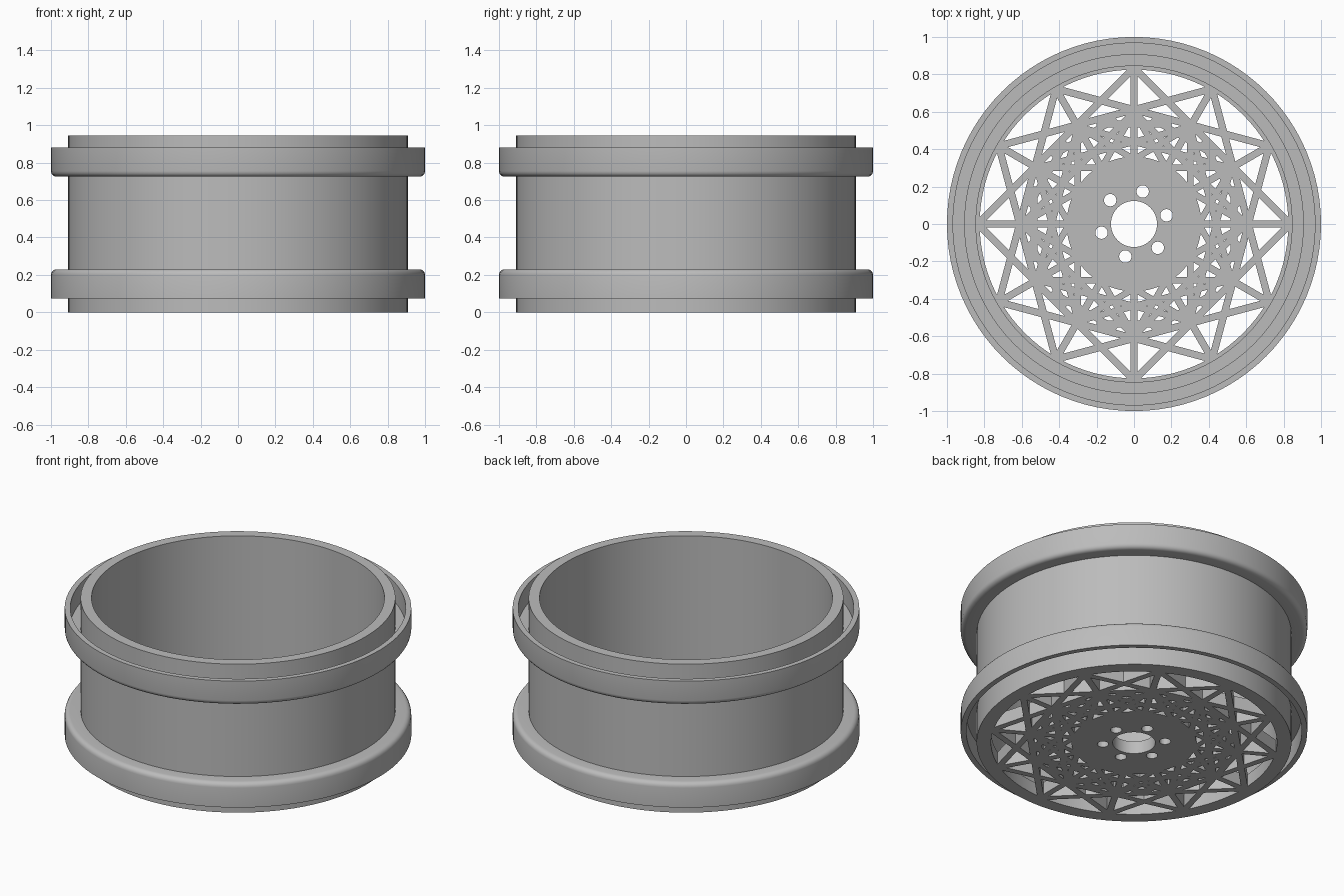
import bpy, bmesh
from math import sin, cos, pi, radians
from mathutils import Matrix, Vector

if "Cube" in bpy.data.objects:
    bpy.data.objects.remove(bpy.data.objects["Cube"])

HEIGHT = 0.945
FACE_DEPTH = 0.08
SPOKES = 12

metal = bpy.data.materials.new("grey metal")
metal.use_nodes = True
metal.diffuse_color = (0.5, 0.5, 0.5, 1)
metal.node_tree.nodes["Principled BSDF"].inputs["Base Color"].default_value = (0.5, 0.5, 0.5, 1)


def finish(name, bm, smooth=True):
    bmesh.ops.recalc_face_normals(bm, faces=bm.faces)
    mesh = bpy.data.meshes.new(name)
    bm.to_mesh(mesh)
    bm.free()
    obj = bpy.data.objects.new(name, mesh)
    bpy.context.collection.objects.link(obj)
    mesh.materials.append(metal)
    if smooth:
        bpy.ops.object.select_all(action='DESELECT')
        obj.select_set(True)
        bpy.context.view_layer.objects.active = obj
        bpy.ops.object.shade_smooth_by_angle(angle=radians(30))
    return obj


def lathe(name, profile, steps=96):
    """Spin a closed (radius, z) profile about the wheel axis."""
    bm = bmesh.new()
    rings = [[bm.verts.new((r * cos(2 * pi * i / steps), r * sin(2 * pi * i / steps), z))
              for r, z in profile] for i in range(steps)]
    n = len(profile)
    for i in range(steps):
        a, b = rings[i], rings[(i + 1) % steps]
        for j in range(n):
            k = (j + 1) % n
            bm.faces.new((a[j], b[j], b[k], a[k]))
    return finish(name, bm)


def tube(name, inner, outer, z0, z1):
    return lathe(name, [(inner, z0), (outer, z0), (outer, z1), (inner, z1)])


def polar(radius, degrees):
    return Vector((radius * cos(radians(degrees)), radius * sin(radians(degrees)), 0))


def bar(bm, start, end, width):
    """Add a straight flat bar between two points of the wheel face."""
    d = end - start
    place = Matrix.Translation((start + end) / 2 + Vector((0, 0, FACE_DEPTH / 2)))
    turn = Matrix.Rotation(d.to_2d().angle_signed(Vector((1, 0))), 4, 'Z')
    size = Matrix.Diagonal((d.length, width, FACE_DEPTH, 1))
    bmesh.ops.create_cube(bm, size=1, matrix=place @ turn @ size)


def star(name, radius, skip, width, offset=0):
    """Straight bars joining every point of a ring to the one 'skip' further on."""
    bm = bmesh.new()
    step = 360 / SPOKES
    for i in range(SPOKES):
        bar(bm, polar(radius, offset + i * step), polar(radius, offset + (i + skip) * step), width)
    return finish(name, bm, smooth=False)


# Barrel and the thin ring carrying the spokes
tube("barrel", 0.845, 0.908, 0, HEIGHT)
tube("spoke_ring", 0.825, 0.85, 0, FACE_DEPTH)

# Cup-shaped lips with a rounded shoulder facing the middle of the barrel
shoulder = [(0.97 + 0.03 * sin(a * pi / 8), 0.755 - 0.03 * cos(a * pi / 8)) for a in range(5)]
lip = [(0.9, 0.725)] + shoulder + [(1, 0.88), (0.968, 0.88), (0.968, 0.757), (0.9, 0.757)]
lathe("upper_lip", lip)
lathe("lower_lip", [(r, HEIGHT + 0.01 - z) for r, z in lip])

# Radial spokes
bm = bmesh.new()
for i in range(SPOKES):
    bar(bm, polar(0.3, i * 30), polar(0.84, i * 30), 0.038)
finish("radial_spokes", bm, smooth=False)

# Crossing lattice bars, from the rim inwards
star("outer_lattice", 0.835, 3, 0.038)
star("middle_lattice", 0.6, 3, 0.034)
star("inner_lattice", 0.6, 4, 0.034)

# Short tangential braces
bm = bmesh.new()
for i in range(SPOKES):
    mid, side = polar(0.535, i * 30), polar(0.2, i * 30 + 90)
    bar(bm, mid - side, mid + side, 0.036)
finish("tangent_braces", bm, smooth=False)

# Hub disc with its bolt holes cut through
hub = tube("hub", 0.123, 0.36, 0, FACE_DEPTH)
bm = bmesh.new()
for i in range(6):
    bmesh.ops.create_cone(bm, cap_ends=True, segments=24, radius1=0.033, radius2=0.033, depth=0.4,
                          matrix=Matrix.Translation(polar(0.18, 15 + i * 60)))
cutter = finish("bolt_hole_cutter", bm, smooth=False)
cutter.hide_render = True
cutter.hide_set(True)
cut = hub.modifiers.new("bolt_holes", 'BOOLEAN')
cut.object = cutter
cut.operation = 'DIFFERENCE'
cut.solver = 'EXACT'
